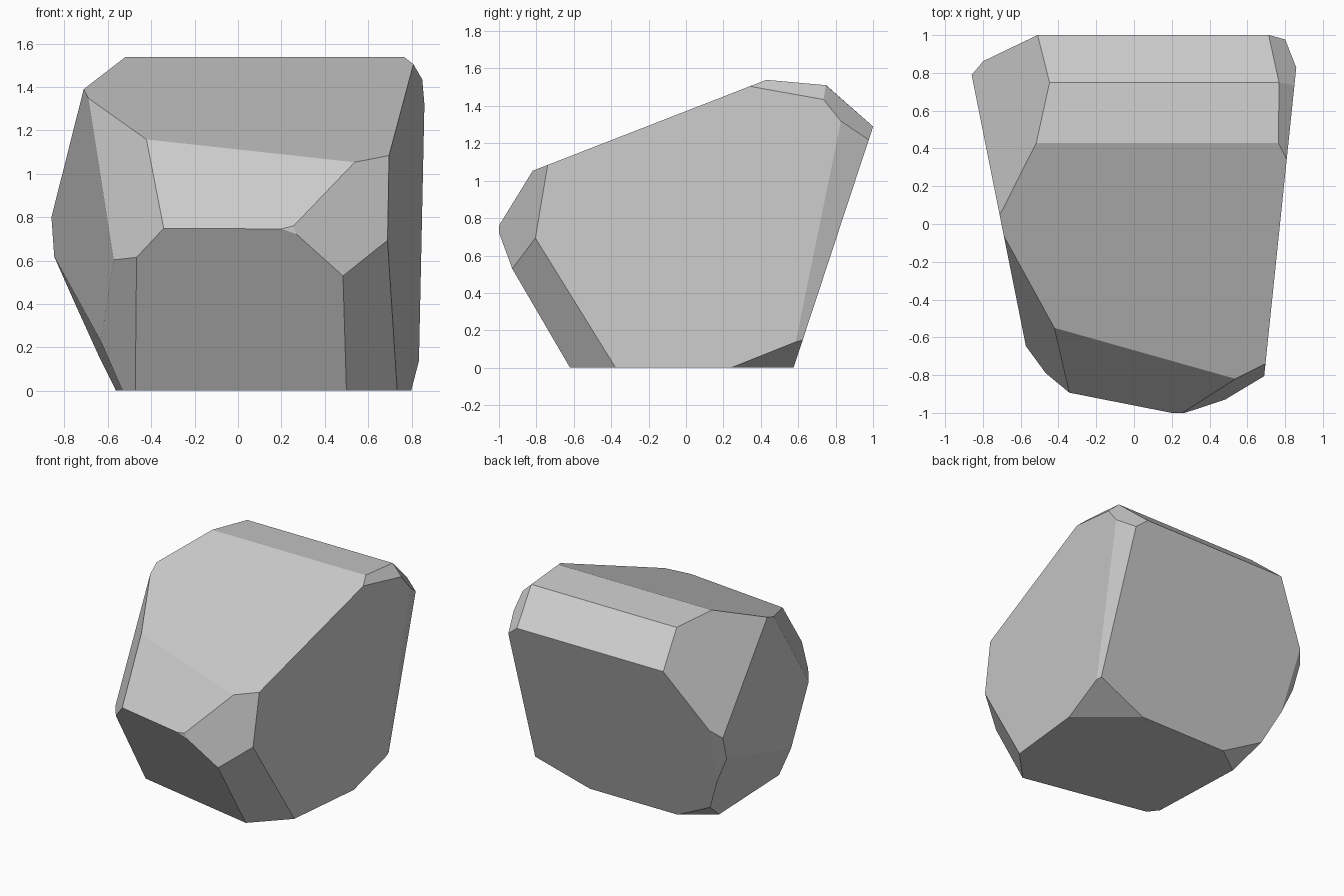
import bpy
import bmesh
from mathutils import Vector

default_cube = bpy.data.objects.get("Cube")
if default_cube:
    bpy.data.objects.remove(default_cube, do_unlink=True)


def flat_material(name, color):
    material = bpy.data.materials.new(name)
    material.use_nodes = True
    material.diffuse_color = color
    shader = next(n for n in material.node_tree.nodes if n.type == "BSDF_PRINCIPLED")
    shader.inputs["Base Color"].default_value = color
    shader.inputs["Roughness"].default_value = 1
    return material


def chip(bm, normal, distance):
    """Slice off everything beyond the plane normal . p = distance and cap the cut."""
    normal = Vector(normal)
    point = normal * (distance / normal.length_squared)
    result = bmesh.ops.bisect_plane(
        bm, geom=bm.verts[:] + bm.edges[:] + bm.faces[:], dist=0.0001,
        plane_co=point, plane_no=normal, clear_outer=True)
    cut_edges = [e for e in result["geom_cut"] if isinstance(e, bmesh.types.BMEdge)]
    if cut_edges:
        bmesh.ops.edgeloop_fill(bm, edges=cut_edges)


# Each chip is an outward direction and its plane distance
chips = [
    # Back, top and side walls
    ((0, 1, -.33), .575),
    ((0, -.389, 1), 1.372),
    ((0, .09, 1), 1.578),
    ((0, .88, 1), 2.17),
    ((1, -.104, 0), .773),
    ((-1, -.2, 0), .702),
    # Front walls
    ((-.2, -1, -.59), .52),
    ((-.194, -1, .8), 1.558),
    ((1, -.96, -.53), 1.095),
    ((.474, -1, .16), 1.243),
    ((-1, -.702, .394), 1.264),
    ((-1, -.77, -.446), .801),
    # Undercut and shoulder on the -x side
    ((-1, -.04, -.44), .546),
    ((-.74, 1, -.4), 1.105),
    ((-1, .273, .596), 1.552),
    # Bottom back corners
    ((-.733, 1, -1.75), .82),
    ((.84, 1, -2.73), .911),
    # Narrow edge chips on the +x side
    ((1, .335, -.09), 1.018),
    ((.95, .08, 1), 2.3),
    ((1, 1, .893), 2.865),
]

# Rough block standing on the ground
bm = bmesh.new()
bmesh.ops.create_cube(bm, size=2)
bmesh.ops.translate(bm, verts=bm.verts, vec=(0, 0, 1))

# Chip the block into a faceted boulder
for normal, distance in chips:
    chip(bm, normal, distance)
bmesh.ops.remove_doubles(bm, verts=bm.verts, dist=0.002)
bmesh.ops.recalc_face_normals(bm, faces=bm.faces)

mesh = bpy.data.meshes.new("boulder")
bm.to_mesh(mesh)
bm.free()
mesh.materials.append(flat_material("stone grey", (.6, .6, .6, 1)))
boulder = bpy.data.objects.new("boulder", mesh)
bpy.context.collection.objects.link(boulder)
